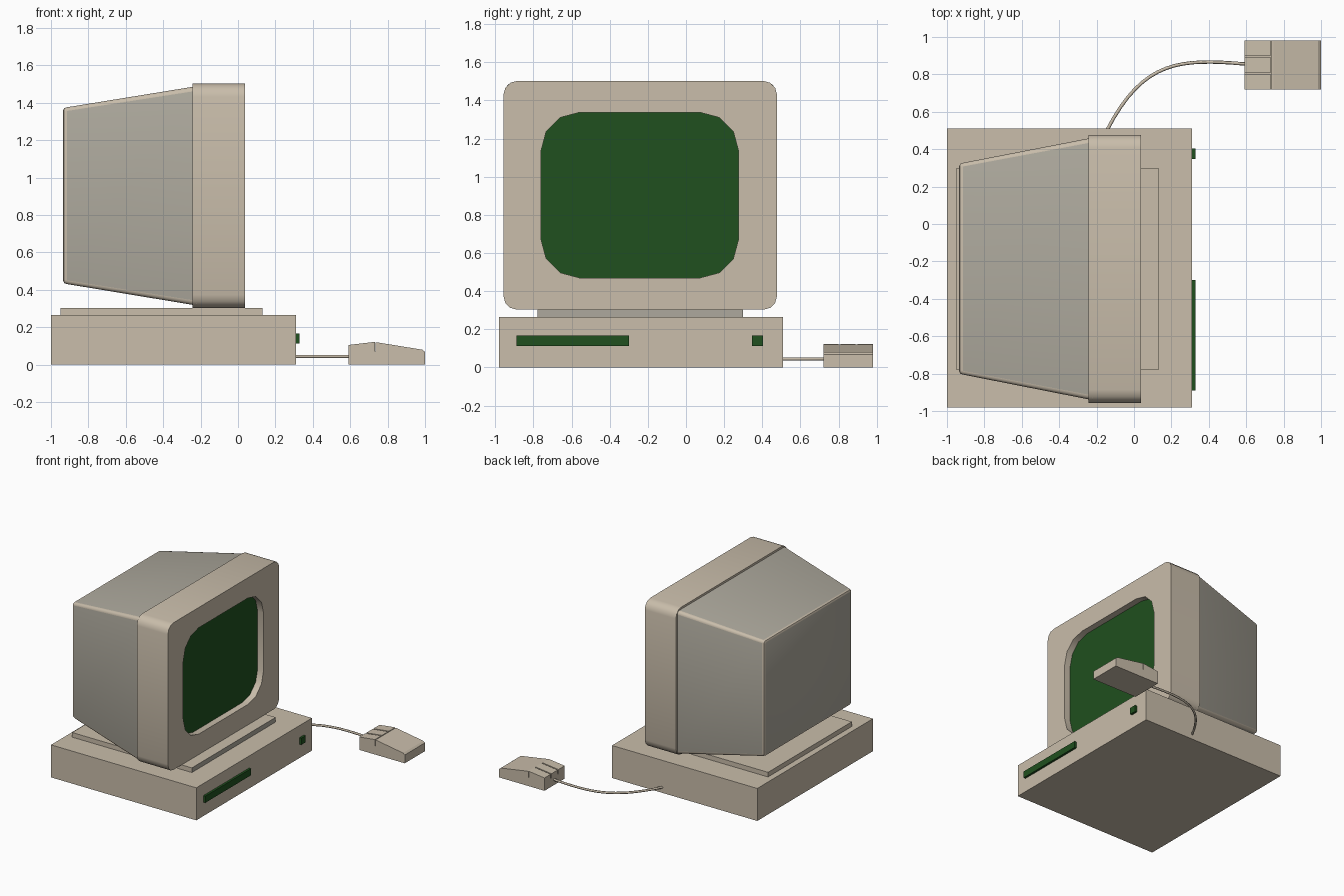
import bpy, bmesh, math
from mathutils import Vector

if "Cube" in bpy.data.objects:
    bpy.data.objects.remove(bpy.data.objects["Cube"])


def material(name, rgb):
    m = bpy.data.materials.new(name)
    m.diffuse_color = (*rgb, 1)
    m.use_nodes = True
    m.node_tree.nodes["Principled BSDF"].inputs["Base Color"].default_value = m.diffuse_color
    return m


BEIGE = material("beige_plastic", (0.585, 0.51, 0.405))
GREY = material("grey_plastic", (0.42, 0.397, 0.337))
GREEN = material("green_glass", (0.014, 0.08, 0.013))


def finish(name, bm, mats, smooth=False, second=None):
    bmesh.ops.recalc_face_normals(bm, faces=bm.faces)
    for f in bm.faces:
        if second and second(f):
            f.material_index = 1
    mesh = bpy.data.meshes.new(name)
    bm.to_mesh(mesh)
    bm.free()
    for m in mats:
        mesh.materials.append(m)
    if smooth:
        mesh.shade_smooth()
        mesh.set_sharp_from_angle(angle=math.radians(38))
    obj = bpy.data.objects.new(name, mesh)
    bpy.context.collection.objects.link(obj)
    return obj


def loft(name, rings, mats, smooth=False, second=None):
    """Skin equal-length point rings and cap both ends."""
    bm = bmesh.new()
    loops = [[bm.verts.new(p) for p in ring] for ring in rings]
    n = len(loops[0])
    for a, b in zip(loops, loops[1:]):
        for i in range(n):
            j = (i + 1) % n
            bm.faces.new((a[i], a[j], b[j], b[i]))
    bm.faces.new(loops[0])
    bm.faces.new(loops[-1])
    return finish(name, bm, mats, smooth, second)


def box(name, x, y, z, mats, second=None):
    rings = [[(px, y[0], z[0]), (px, y[1], z[0]), (px, y[1], z[1]), (px, y[0], z[1])] for px in x]
    return loft(name, rings, mats, second=second)


def rounded(x, y, z, r, seg=3):
    """Rounded rectangle ring facing along x."""
    pts = []
    corners = [(y[1] - r, z[1] - r), (y[0] + r, z[1] - r), (y[0] + r, z[0] + r), (y[1] - r, z[0] + r)]
    for k, (cy, cz) in enumerate(corners):
        for i in range(seg + 1):
            a = math.pi / 2 * (k + i / seg)
            pts.append((x, cy + r * math.cos(a), cz + r * math.sin(a)))
    return pts


def prism(name, profile, y, mats):
    return loft(name, [[(px, py, pz) for px, pz in profile] for py in y], mats)


# Computer case and monitor plinth
box("case", (-1, 0.31), (-0.98, 0.51), (0, 0.265), [BEIGE])
box("plinth", (-0.95, 0.13), (-0.78, 0.30), (0.26, 0.303), [BEIGE, GREY],
    second=lambda f: f.normal.x > 0.9)

# Disk slot and power light
box("disk_slot", (0.29, 0.328), (-0.89, -0.30), (0.113, 0.167), [GREEN])
box("power_light", (0.29, 0.328), (0.347, 0.403), (0.113, 0.167), [GREEN])

# Monitor bezel with recessed opening
OUT = ((-0.957, 0.477), (0.303, 1.502))
SCR = ((-0.76, 0.275), (0.47, 1.337))
loft("monitor_bezel", [rounded(-0.243, *OUT, 0.07), rounded(0.038, *OUT, 0.07),
                       rounded(0.038, *SCR, 0.2), rounded(-0.05, *SCR, 0.2)], [BEIGE], smooth=True)
loft("screen", [rounded(-0.045, *SCR, 0.2), rounded(-0.015, *SCR, 0.2)], [GREEN])

# Tapered rear housing with grey panels and rounded edges
loft("monitor_rear", [
    rounded(-0.22, (-0.942, 0.462), (0.316, 1.489), 0.025),
    rounded(-0.915, (-0.805, 0.327), (0.431, 1.376), 0.02),
    rounded(-0.929, (-0.800, 0.322), (0.436, 1.371), 0.018),
    rounded(-0.935, (-0.788, 0.310), (0.448, 1.359), 0.012),
], [BEIGE, GREY], smooth=True, second=lambda f: f.calc_area() > 0.3)

# Mouse body and its three buttons
prism("mouse_body", [(0.59, 0), (1.0, 0), (1.0, 0.068), (0.985, 0.08), (0.745, 0.119),
                     (0.735, 0.119), (0.735, 0.07), (0.59, 0.07)], (0.72, 0.98), [BEIGE])
for i in range(3):
    y0 = 0.72 + i * 0.09
    prism(f"mouse_button_{i + 1}", [(0.59, 0.065), (0.732, 0.065), (0.732, 0.122), (0.59, 0.105)],
          (y0, y0 + 0.08), [BEIGE])

# Mouse cable
curve = bpy.data.curves.new("mouse_cable", 'CURVE')
curve.dimensions = '3D'
curve.bevel_depth = 0.009
curve.bevel_resolution = 1
curve.resolution_u = 16
curve.use_fill_caps = True
curve.materials.append(BEIGE)
spline = curve.splines.new('BEZIER')
spline.bezier_points.add(1)
start, end = spline.bezier_points
Z = 0.044
start.co, start.handle_right = Vector((-0.145, 0.50, Z)), Vector((0.05, 0.88, Z))
start.handle_left = Vector((-0.2, 0.39, Z))
end.co, end.handle_left = Vector((0.60, 0.855, Z)), Vector((0.25, 0.885, Z))
end.handle_right = Vector((0.7, 0.85, Z))
bpy.context.collection.objects.link(bpy.data.objects.new("mouse_cable", curve))
